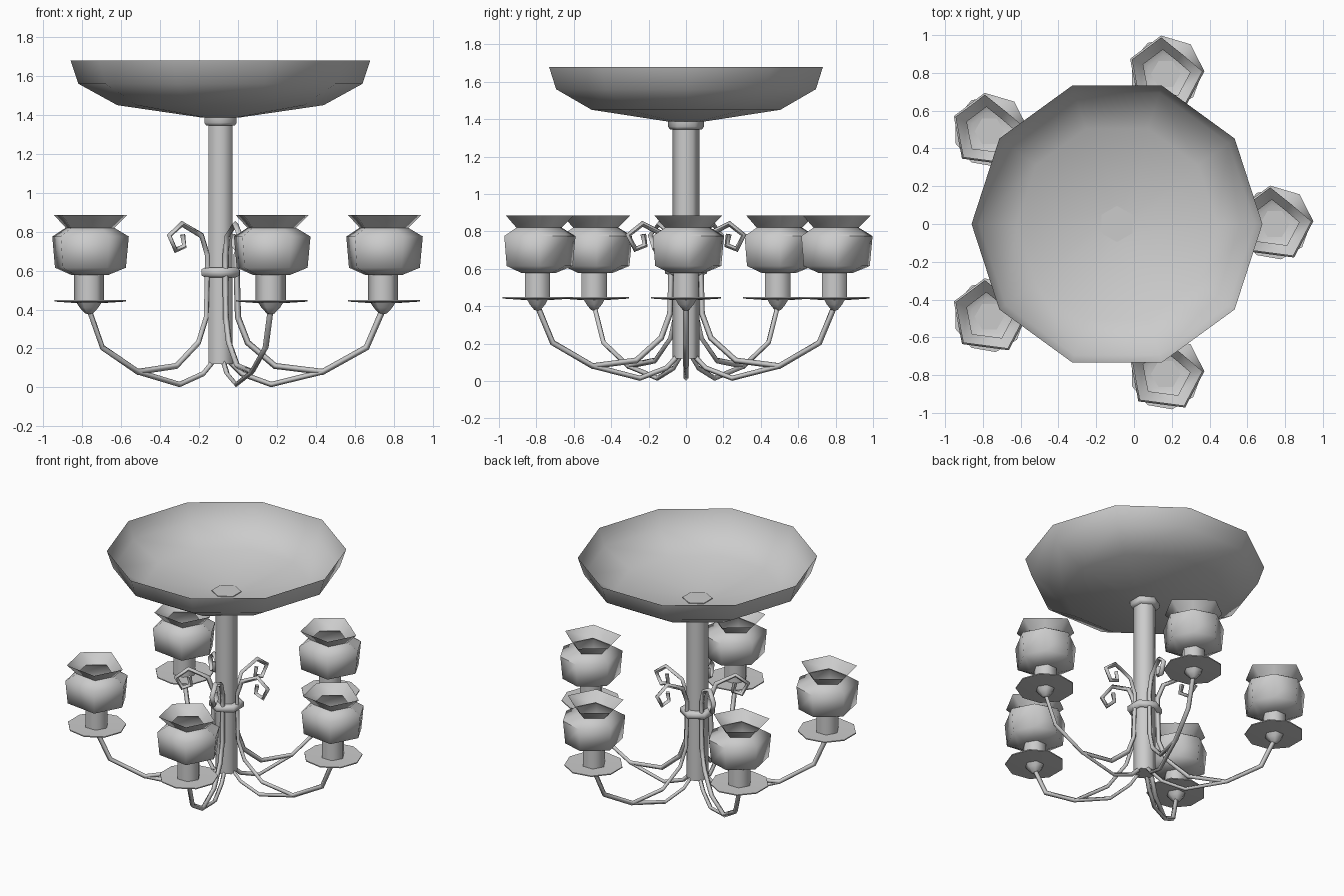
import bpy, bmesh
from math import sin, cos, radians, pi

if "Cube" in bpy.data.objects:
    bpy.data.objects.remove(bpy.data.objects["Cube"])

CX = -0.09          # stem axis
ARM_R = 0.835       # distance of each lamp from the stem


def finish(ob, angle=65):
    bpy.ops.object.select_all(action='DESELECT')
    ob.select_set(True)
    bpy.context.view_layer.objects.active = ob
    bpy.ops.object.shade_smooth_by_angle(angle=radians(angle))


def lathe(name, profile, angles, x=CX, y=0, scale=None, angle=65):
    """Turn (radius, z) points around an axis; radius 0 makes a closed tip."""
    bm = bmesh.new()
    n = len(angles)
    rings = []
    for k, (r, z) in enumerate(profile):
        if r == 0:
            rings.append([bm.verts.new((x, y, z))] * n)
            continue
        ring = []
        for i, a in enumerate(angles):
            s = scale(k, i) if scale else 1
            ring.append(bm.verts.new((x + r * s * cos(radians(a)),
                                      y + r * s * sin(radians(a)), z)))
        rings.append(ring)
    for lo, hi in zip(rings, rings[1:]):
        for i in range(n):
            j = (i + 1) % n
            quad = list(dict.fromkeys((lo[i], lo[j], hi[j], hi[i])))
            bm.faces.new(quad)
    me = bpy.data.meshes.new(name)
    bm.to_mesh(me)
    bm.free()
    ob = bpy.data.objects.new(name, me)
    bpy.context.collection.objects.link(ob)
    finish(ob, angle)
    return ob


def tube(name, path, a, radius):
    """Four-sided rod following (radial, z) points in the plane at angle a."""
    cu = bpy.data.curves.new(name, 'CURVE')
    cu.dimensions = '3D'
    cu.bevel_depth = radius
    cu.bevel_resolution = 0
    cu.use_fill_caps = True
    sp = cu.splines.new('POLY')
    sp.points.add(len(path) - 1)
    for p, (r, z) in zip(sp.points, path):
        p.co = (CX + r * cos(a), r * sin(a), z, 1)
    ob = bpy.data.objects.new(name, cu)
    bpy.context.collection.objects.link(ob)
    bpy.ops.object.select_all(action='DESELECT')
    ob.select_set(True)
    bpy.context.view_layer.objects.active = ob
    bpy.ops.object.convert(target='MESH')
    finish(bpy.context.view_layer.objects.active, 95)


def even(n, start=0):
    return [start + 360 * i / n for i in range(n)]


HEX = even(6, 30)

# central stem, top collar and scroll band
lathe("stem", [(0, .12), (.072, .12), (.072, 1.37), (0, 1.37)], HEX)
lathe("top_collar", [(0, 1.345), (.085, 1.345), (.096, 1.36), (.096, 1.392), (0, 1.392)], HEX)
lathe("scroll_band", [(.09, .565), (.112, .575), (.112, .608), (.09, .617), (0, .617)], HEX)

# large open bowl
lathe("ceiling_bowl", [(0, 1.385), (.1, 1.387), (.53, 1.45), (.73, 1.56), (.77, 1.68)], even(10))

# arm paths: upper scroll and lower support
SCROLL = [(.83, .39), (.75, .205), (.525, .08), (.28, .11), (.14, .23), (.09, .36),
          (.083, .6), (.083, .68), (.12, .78), (.245, .84), (.325, .78), (.285, .705),
          (.23, .725), (.24, .785)]
SUPPORT = [(.525, .08), (.26, .015), (.11, .07), (.05, .13)]

# uneven shade outline, with one corner flattened at the rim
SHADE_ANGLES = [4, 50, 97, 157, 225, 300]
SHADE = [(0, .573), (.1, .578), (.19, .615), (.205, .775), (.13, .82), (.195, .885)]


def rim_cut(ring, corner):
    return .7 if corner == 1 and ring >= 4 else 1


for i in range(5):
    a = 2 * pi * i / 5
    x, y = CX + ARM_R * cos(a), ARM_R * sin(a)
    tube(f"arm_scroll_{i}", SCROLL, a, .016)
    tube(f"arm_support_{i}", SUPPORT, a, .014)
    # lamp: finial, drip plate, candle sleeve, glass shade
    lathe(f"finial_{i}", [(0, .375), (.02, .38), (.048, .41), (.065, .437)], even(6), x, y)
    lathe(f"drip_plate_{i}", [(0, .433), (.07, .433), (.19, .441), (.19, .448), (0, .443)],
          even(9), x, y)
    lathe(f"candle_sleeve_{i}", [(.078, .44), (.078, .58), (0, .58)], even(6), x, y)
    lathe(f"shade_{i}", SHADE, SHADE_ANGLES, x, y, rim_cut)
